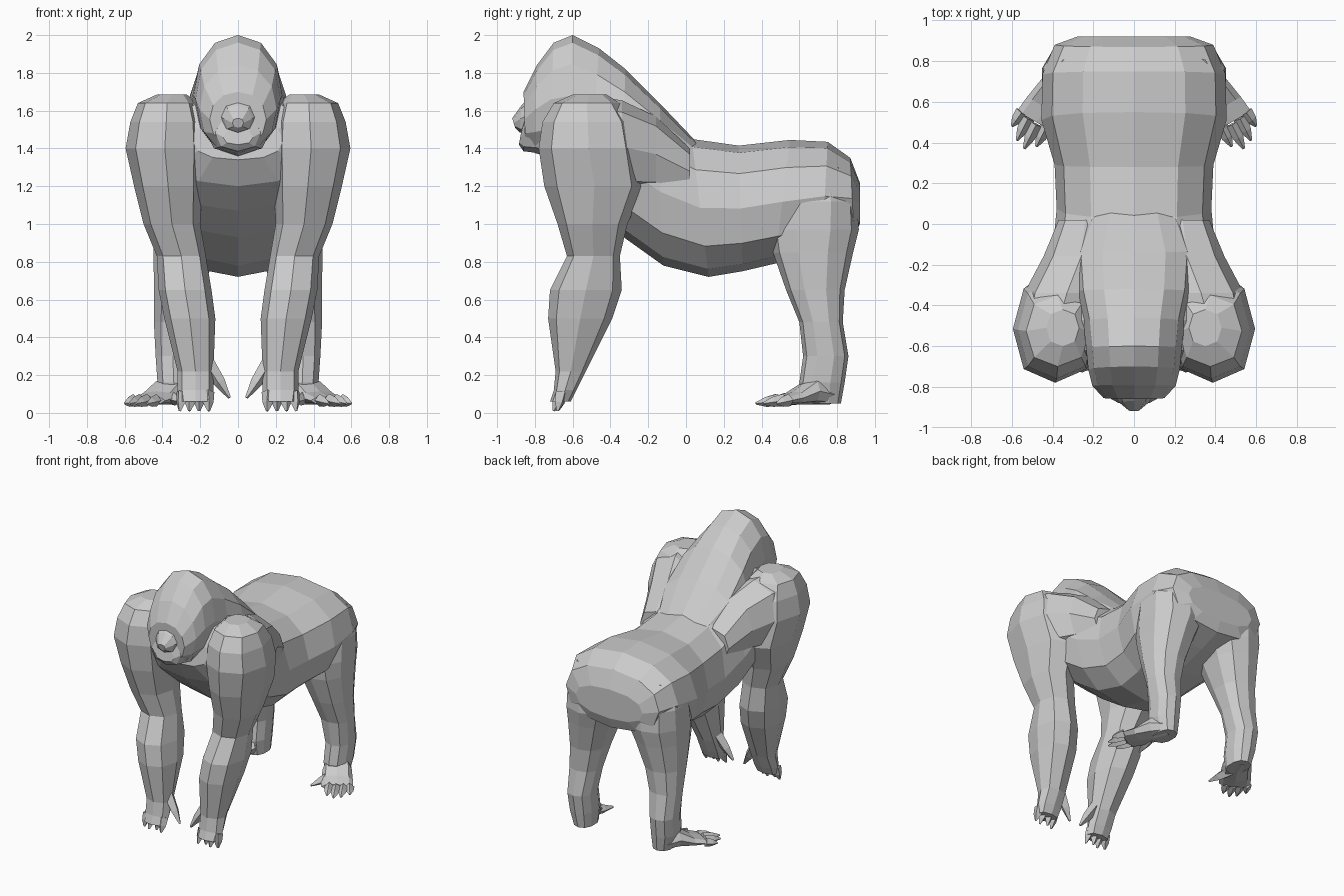
import bpy, bmesh
from math import sin, cos, pi
from mathutils import Vector


def loft(name, rings, n=10, p=0.85):
    """Skin rings given as (centre, half-axis u, half-axis v); flat faceted."""
    bm = bmesh.new()
    loops = []
    for c, u, v in rings:
        c, u, v = Vector(c), Vector(u), Vector(v)
        loop = []
        for i in range(n):
            a = 2 * pi * i / n
            ca, sa = sin(a), cos(a)
            ca = abs(ca) ** p * (1 if ca > 0 else -1)
            sa = abs(sa) ** p * (1 if sa > 0 else -1)
            loop.append(bm.verts.new(c + u * ca + v * sa))
        loops.append(loop)
    for a, b in zip(loops, loops[1:]):
        for i in range(n):
            j = (i + 1) % n
            bm.faces.new((a[i], a[j], b[j], b[i]))
    bm.faces.new(loops[0])
    bm.faces.new(loops[-1])
    bmesh.ops.recalc_face_normals(bm, faces=bm.faces[:])
    me = bpy.data.meshes.new(name)
    bm.to_mesh(me)
    bm.free()
    ob = bpy.data.objects.new(name, me)
    bpy.context.collection.objects.link(ob)
    return ob


def spine(name, rows, n=12, p=0.85):
    """Rows: top y, top z, bottom y, bottom z, half width."""
    loft(name, [((0, (ty + by) / 2, (tz + bz) / 2), (w, 0, 0),
                 (0, (ty - by) / 2, (tz - bz) / 2)) for ty, tz, by, bz, w in rows], n, p)


def limb(name, rows, s, n=8):
    """Rows: z, inner x, outer x, front y, back y."""
    loft(name, [((s * (x0 + x1) / 2, (y0 + y1) / 2, z), ((x1 - x0) / 2, 0, 0),
                 (0, (y1 - y0) / 2, 0)) for z, x0, x1, y0, y1 in rows], n, 0.85)


def digit(name, a, b, r, s):
    """Tapered four-sided finger or toe."""
    a, b = Vector((s * a[0], a[1], a[2])), Vector((s * b[0], b[1], b[2]))
    q = (b - a).to_track_quat('Z', 'Y')
    u, v = q @ Vector((1, 0, 0)), q @ Vector((0, 1, 0))
    m = a.lerp(b, 0.55)
    loft(name, [(a, u * r, v * r), (m, u * r * .8, v * r * .8),
                (b, u * r * .2, v * r * .2)], 4, 1)


# Torso from rump to chest
spine("torso", [
    (.92, 1.22, .92, 1.00, .28), (.87, 1.35, .89, .92, .39),
    (.75, 1.435, .72, .86, .45), (.55, 1.445, .47, .79, .455),
    (.28, 1.415, .30, .75, .39), (.03, 1.45, .12, .72, .38),
    (-.15, 1.56, -.12, .78, .40), (-.32, 1.67, -.33, .93, .43),
    (-.47, 1.71, -.50, 1.07, .44), (-.62, 1.67, -.64, 1.20, .38),
    (-.68, 1.55, -.72, 1.34, .24)])

# Head with thick neck running down the back
spine("head", [
    (.06, 1.43, .06, 1.25, .22), (-.14, 1.64, -.12, 1.25, .30),
    (-.32, 1.82, -.34, 1.32, .285), (-.46, 1.93, -.50, 1.35, .25),
    (-.60, 2.0, -.62, 1.36, .235), (-.70, 1.96, -.73, 1.36, .225),
    (-.79, 1.84, -.80, 1.375, .205), (-.86, 1.70, -.85, 1.41, .15)], 12, .95)

# Face
spine("muzzle", [
    (-.76, 1.60, -.74, 1.37, .17), (-.85, 1.58, -.86, 1.385, .12),
    (-.87, 1.50, -.885, 1.42, .08)], 8)
spine("nose", [
    (-.80, 1.70, -.82, 1.48, .12), (-.87, 1.63, -.88, 1.485, .075),
    (-.92, 1.56, -.905, 1.51, .03)], 8)

for s, side in ((-1, "right"), (1, "left")):
    # Shoulder blade blending the back into the arm
    loft(side + "_shoulder_blade", [
        ((s * x, y, z), (s * w, 0, 0), (0, 0, h)) for x, y, z, w, h in (
            (.24, .02, 1.28, .13, .12), (.26, -.16, 1.37, .185, .20),
            (.33, -.34, 1.41, .21, .245), (.38, -.52, 1.43, .19, .25))], 8)

    # Arm from shoulder to knuckles
    limb(side + "_arm", [
        (1.685, .27, .43, -.60, -.42), (1.64, .22, .53, -.70, -.35),
        (1.54, .19, .57, -.76, -.28), (1.40, .18, .595, -.78, -.25),
        (1.20, .19, .55, -.75, -.22), (1.00, .20, .50, -.68, -.31),
        (.83, .17, .43, -.63, -.35), (.65, .14, .42, -.72, -.34),
        (.50, .12, .39, -.73, -.39), (.22, .13, .32, -.69, -.53),
        (.12, .13, .32, -.70, -.58), (.06, .14, .31, -.72, -.61)], s)
    # Fingers and thumb
    for i in range(4):
        x = .16 + .045 * i
        digit(side + "_finger", (x, -.66, .11),
              (x - .005 + .006 * i, -.70 + .02 * (i % 2), .01), .035, s)
    digit(side + "_thumb", (.16, -.60, .26), (.045, -.63, .08), .04, s)

    # Leg from hip to heel
    limb(side + "_leg", [
        (1.30, .12, .40, .54, .83), (1.12, .06, .455, .47, .905),
        (.97, .06, .46, .44, .915), (.85, .11, .455, .46, .885),
        (.65, .18, .45, .53, .84), (.48, .22, .45, .60, .83),
        (.30, .25, .44, .62, .86), (.16, .25, .43, .60, .84),
        (.05, .26, .40, .62, .82)], s, 10)
    # Foot turned outward, widening towards the toes
    across = Vector((s * .86, .5, 0))
    loft(side + "_foot", [
        ((s * x, y, .045 + h), across * w, (0, 0, h))
        for x, y, w, h in ((.33, .76, .07, .05), (.37, .66, .10, .07),
                           (.43, .57, .11, .035), (.48, .50, .11, .02))], 8)
    # Toes and the spread big toe
    for tip, root in (((.60, .48), (.55, .55)), ((.575, .41), (.52, .52)),
                      ((.54, .37), (.48, .49)), ((.48, .38), (.43, .48))):
        digit(side + "_toe", (*root, .068), (*tip, .05), .033, s)
    digit(side + "_big_toe", (.36, .62, .085), (.31, .43, .06), .04, s)
